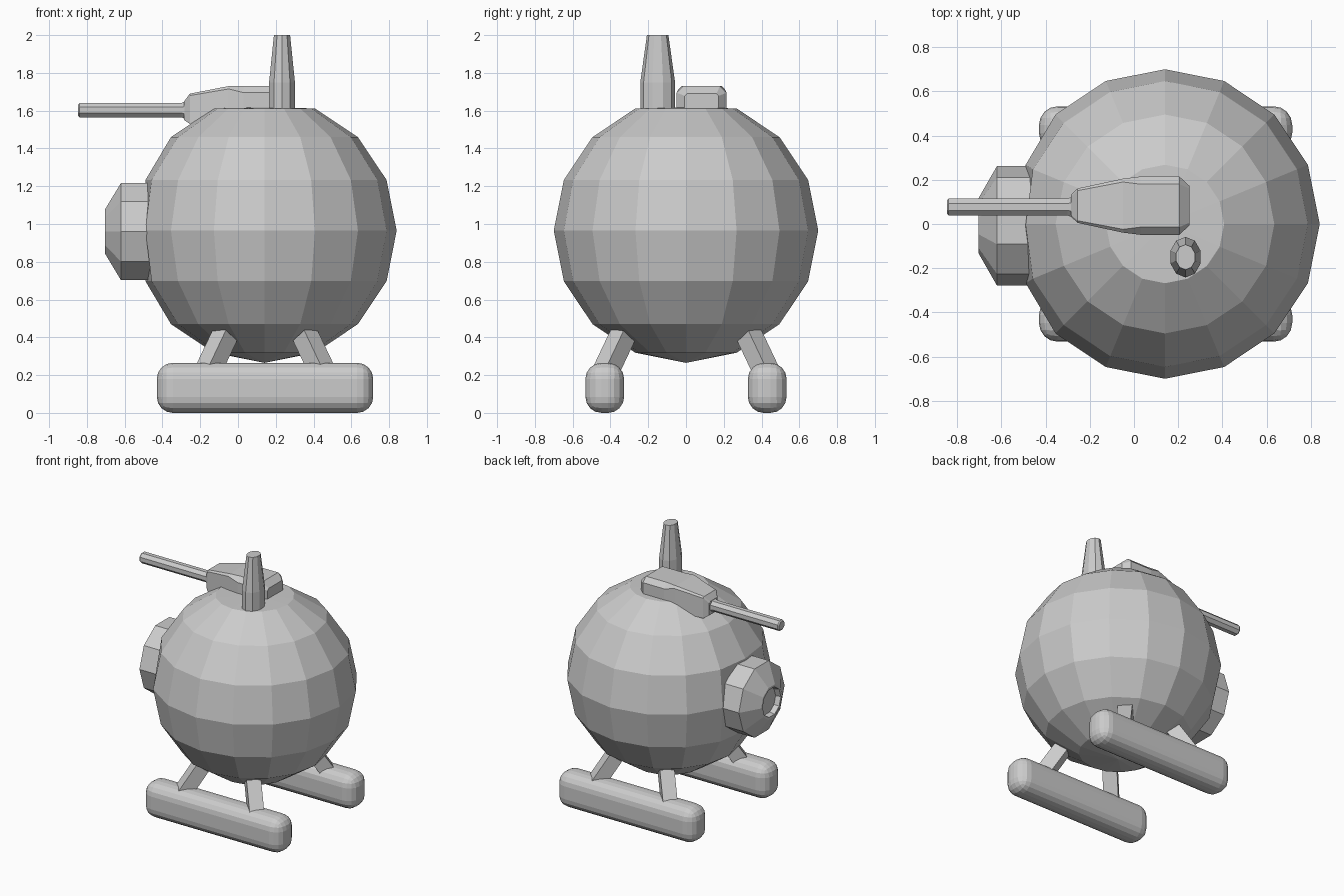
import bpy, bmesh
from math import cos, sin, pi
from mathutils import Vector, Matrix

if "Cube" in bpy.data.objects:
    bpy.data.objects.remove(bpy.data.objects["Cube"])


def finish(bm, name):
    bmesh.ops.recalc_face_normals(bm, faces=bm.faces)
    me = bpy.data.meshes.new(name)
    bm.to_mesh(me)
    bm.free()
    ob = bpy.data.objects.new(name, me)
    bpy.context.collection.objects.link(ob)
    return ob


def loft(name, sections):
    """Skin a list of equal-length point rings and cap both ends."""
    bm = bmesh.new()
    rings = [[bm.verts.new(p) for p in s] for s in sections]
    n = len(rings[0])
    for a, b in zip(rings, rings[1:]):
        for i in range(n):
            j = (i + 1) % n
            bm.faces.new((a[i], a[j], b[j], b[i]))
    bm.faces.new(rings[0])
    bm.faces.new(rings[-1])
    return finish(bm, name)


def ring_x(x, cy, cz, r, n, phase=0.0):
    return [(x, cy + r * cos(phase + 2 * pi * i / n),
             cz + r * sin(phase + 2 * pi * i / n)) for i in range(n)]


def ring_z(z, cx, cy, rx, ry, n, phase=0.0):
    return [(cx + rx * cos(phase + 2 * pi * i / n),
             cy + ry * sin(phase + 2 * pi * i / n), z) for i in range(n)]


CX, CZ = 0.14, 0.965

# round body, flattened at the top and at the nose side
bm = bmesh.new()
bmesh.ops.create_uvsphere(bm, u_segments=16, v_segments=8, radius=0.70,
                          matrix=Matrix.Translation((CX, 0, CZ)))
for v in bm.verts:
    v.co.z = min(v.co.z, 1.618)
    v.co.x = max(v.co.x, -0.49)
finish(bm, "body")

# nose port: drum, cone and recessed centre
loft("nose_port", [ring_x(x, -0.008, 0.96, r, 10) for x, r in
                   ((-0.40, 0.27), (-0.62, 0.27), (-0.703, 0.125),
                    (-0.703, 0.108), (-0.665, 0.10))])

# barrel housing on top: x, half width, bottom, top, chamfer
housing = []
for x, w, b, t, c in ((-0.285, 0.05, 1.55, 1.65, 0.008),
                      (-0.255, 0.078, 1.53, 1.69, 0.010),
                      (-0.05, 0.122, 1.55, 1.73, 0.015),
                      (0.03, 0.132, 1.55, 1.73, 0.035),
                      (0.205, 0.132, 1.55, 1.73, 0.035),
                      (0.25, 0.09, 1.55, 1.69, 0.012)):
    y = 0.083
    housing.append([(x, y - w, b), (x, y + w, b), (x, y + w, t - c),
                    (x, y + w - c, t), (x, y - w + c, t), (x, y - w, t - c)])
loft("barrel_housing", housing)

# barrel
loft("barrel", [ring_x(x, 0.077, 1.603, r, 8, pi / 8) for x, r in
                ((-0.846, 0.033), (-0.838, 0.041), (-0.30, 0.041), (-0.25, 0.065))])

# chimney, oval in plan
loft("chimney", [ring_z(z, 0.233, -0.15, rx, ry, 10, pi / 10) for z, rx, ry in
                 ((1.55, 0.072, 0.092), (1.75, 0.072, 0.092), (2.0, 0.045, 0.057))])

# floats and their slanted struts
for sy, side in ((-1, "front"), (1, "back")):
    bm = bmesh.new()
    bmesh.ops.create_cube(bm, size=1, matrix=Matrix.Translation((0.143, sy * 0.43, 0.1325))
                          @ Matrix.Diagonal((1.146, 0.205, 0.265, 1)))
    bmesh.ops.bevel(bm, geom=bm.edges[:], offset=0.085, segments=4,
                    profile=0.5, affect='EDGES')
    finish(bm, side + "_float")

    for sx, end in ((-1, "left"), (1, "right")):
        top = Vector((0.143 + sx * 0.213, sy * 0.335, 0.41))
        axis = Vector((sx * 0.083, sy * 0.083, -0.175)).normalized()
        tangent = Vector((-sy * sx, 1, 0)).normalized()
        if sx * sy < 0:
            tangent = Vector((1, 1, 0)).normalized()
        out = axis.cross(tangent)
        corners = [tangent * a + out * b for a, b in
                   ((-.05, -.05), (.05, -.05), (.05, .05), (-.05, .05))]
        loft(f"{side}_{end}_strut", [[top + c for c in corners],
                                     [top + axis * 0.24 + c for c in corners]])
